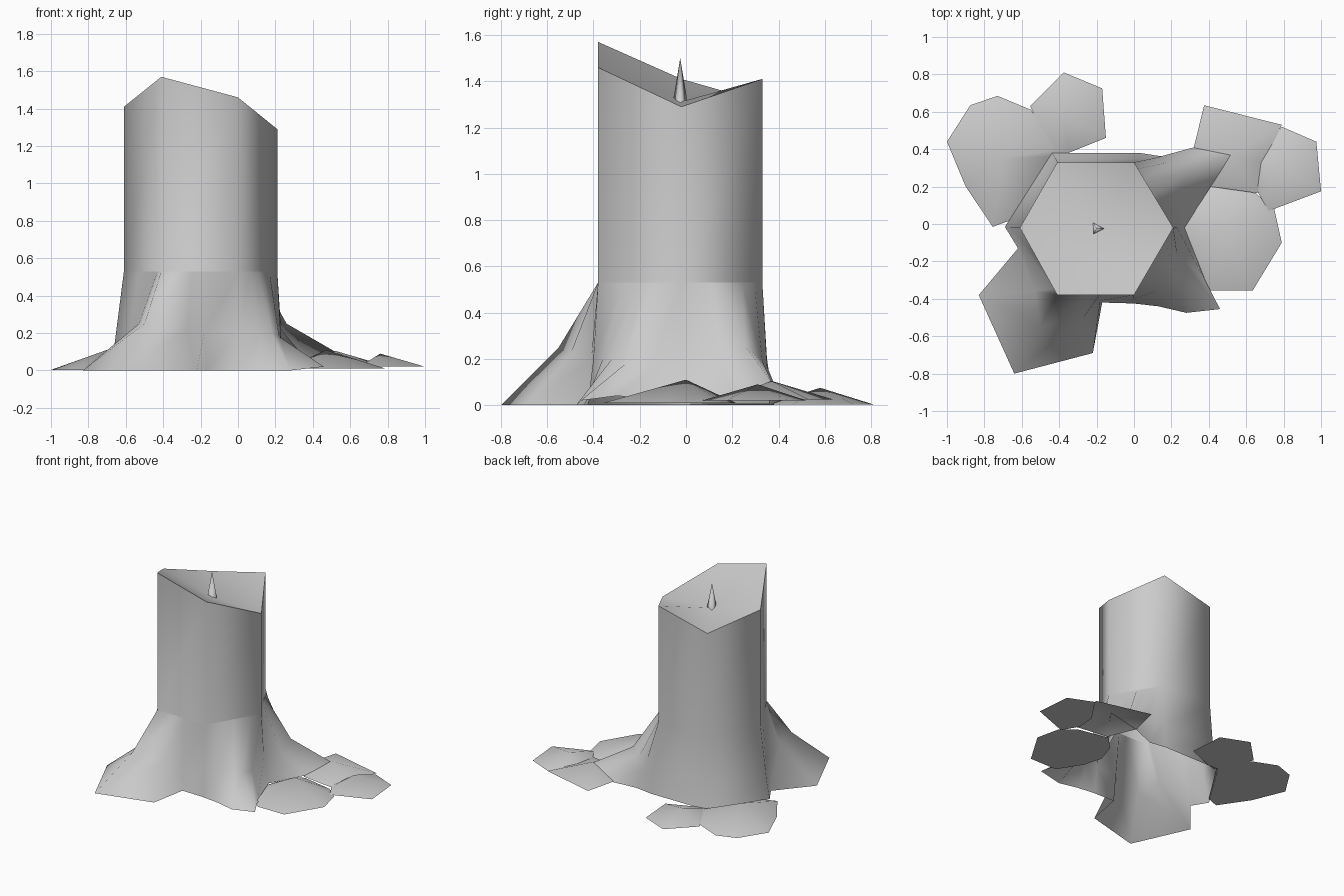
import bpy
import bmesh
from mathutils import Vector

cube = bpy.data.objects.get("Cube")
if cube:
    bpy.data.objects.remove(cube, do_unlink=True)

GREY = (0.6, 0.6, 0.6, 1)
mat = bpy.data.materials.new("plain grey")
mat.use_nodes = True
mat.diffuse_color = GREY
mat.node_tree.nodes["Principled BSDF"].inputs["Base Color"].default_value = GREY


def finish(bm, name, smooth=True):
    """Turn a bmesh into a named grey object."""
    mesh = bpy.data.meshes.new(name)
    for face in bm.faces:
        face.smooth = smooth
    bm.to_mesh(mesh)
    bm.free()
    mesh.materials.append(mat)
    obj = bpy.data.objects.new(name, mesh)
    bpy.context.collection.objects.link(obj)


def loft(bm, rings):
    """Join closed rings of equal length, lowest first."""
    rows = [[bm.verts.new(p) for p in ring] for ring in rings]
    for low, high in zip(rows, rows[1:]):
        for i in range(len(low)):
            j = (i + 1) % len(low)
            bm.faces.new((low[i], low[j], high[j], high[i]))


def fan(bm, rim, apex):
    """Close a rim with triangles around one point."""
    ring = [bm.verts.new(p) for p in rim]
    tip = bm.verts.new(apex)
    for i in range(len(ring)):
        bm.faces.new((ring[i], ring[(i + 1) % len(ring)], tip))
    return ring


def mound(name, outline, apex, rim_z, closed=True):
    """Low pointed slab lying on the ground."""
    bm = bmesh.new()
    ring = fan(bm, [(x, y, rim_z) for x, y in outline], apex)
    if closed:
        base = [bm.verts.new(v.co) for v in ring]
        bm.faces.new(base[::-1])
    finish(bm, name)


# Trunk: six corners with a jagged top
corners = [(.21, -.02), (0, .33), (-.41, .33), (-.61, -.02), (-.41, -.38), (0, -.38)]
heights = [1.29, 1.41, 1.31, 1.41, 1.57, 1.46]
NECK = .53
rim = [(x, y, z) for (x, y), z in zip(corners, heights)]


def neck(t):
    """Point around the trunk; whole numbers are corners."""
    i = int(t)
    a, b = Vector(corners[i % 6]), Vector(corners[(i + 1) % 6])
    return (*a.lerp(b, t - i), NECK)


# Flared base and roots: neck position, middle point, ground point
columns = [
    (0, (.23, -.02, .22), (.27, -.02, .02)),
    (.35, (.25, .15, .2), (.41, .2, .03)),
    (.5, (.26, .26, .25), (.52, .37, .1)),
    (.75, (.18, .33, .19), (.32, .41, .02)),
    (.9, (.1, .35, .17), (.16, .36, 0)),
    (1, (.02, .35, .2), (.03, .38, 0)),
    (2, (-.42, .35, .2), (-.44, .38, 0)),
    (3, (-.66, -.02, .14), (-.69, -.015, 0)),
    (3.4, (-.58, -.14, .2), (-.62, -.13, 0)),
    (3.9, (-.53, -.36, .25), (-.83, -.38, 0)),
    (4, (-.5, -.55, .25), (-.64, -.8, 0)),
    (4.4, (-.27, -.5, .22), (-.22, -.69, 0)),
    (4.55, (-.18, -.41, .2), (-.17, -.42, 0)),
    (5, (0, -.4, .2), (0, -.425, 0)),
    (5.3, (.12, -.36, .2), (.13, -.44, 0)),
    (5.5, (.18, -.32, .2), (.28, -.475, 0)),
    (5.65, (.22, -.26, .18), (.46, -.455, .02)),
    (5.8, (.23, -.16, .16), (.38, -.3, .04)),
]
bm = bmesh.new()
loft(bm, [[c[2] for c in columns], [c[1] for c in columns], [neck(c[0]) for c in columns]])
loft(bm, [[(x, y, NECK) for x, y in corners], rim])
# Weld the trunk corners to the flare so shading flows between them
bmesh.ops.remove_doubles(bm, verts=bm.verts, dist=.001)
finish(bm, "trunk_and_roots")

# Slightly dished cut top
bm = bmesh.new()
fan(bm, rim, (-.2, -.025, 1.31))
finish(bm, "cut_top")

# Three-sided splinter in the middle of the cut
bm = bmesh.new()
fan(bm, [(-.155, -.025, 1.29), (-.22, .01, 1.29), (-.22, -.06, 1.29)], (-.2, -.025, 1.5))
finish(bm, "splinter")

# Spreading end of the back root
mound("back_root_end", [(.41, .2), (.66, .165), (.7, .33), (.79, .53), (.375, .635), (.32, .41)],
      (.52, .37, .105), .025, closed=False)

# Flat slabs around the base
mound("left_outer_slab", [(.72, .07), (1, .175), (.975, .44), (.79, .52), (.66, .33), (.65, .19)],
      (.76, .31, .09), .02)
mound("left_inner_slab", [(.26, -.04), (.3, -.18), (.41, -.355), (.635, -.355), (.79, -.1),
                          (.75, .08), (.65, .165), (.41, .215), (.31, .11)],
      (.47, 0, .11), .01)
mound("right_outer_slab", [(-.755, -.015), (-.66, .02), (-.44, .36), (-.4, .4), (-.55, .61),
                           (-.73, .685), (-.875, .635), (-1, .44), (-.9, .2)],
      (-.7, .35, .11), .003)
mound("right_back_slab", [(-.42, .36), (-.35, .38), (-.15, .46), (-.17, .725), (-.375, .81), (-.555, .63)],
      (-.38, .58, .075), .003)
